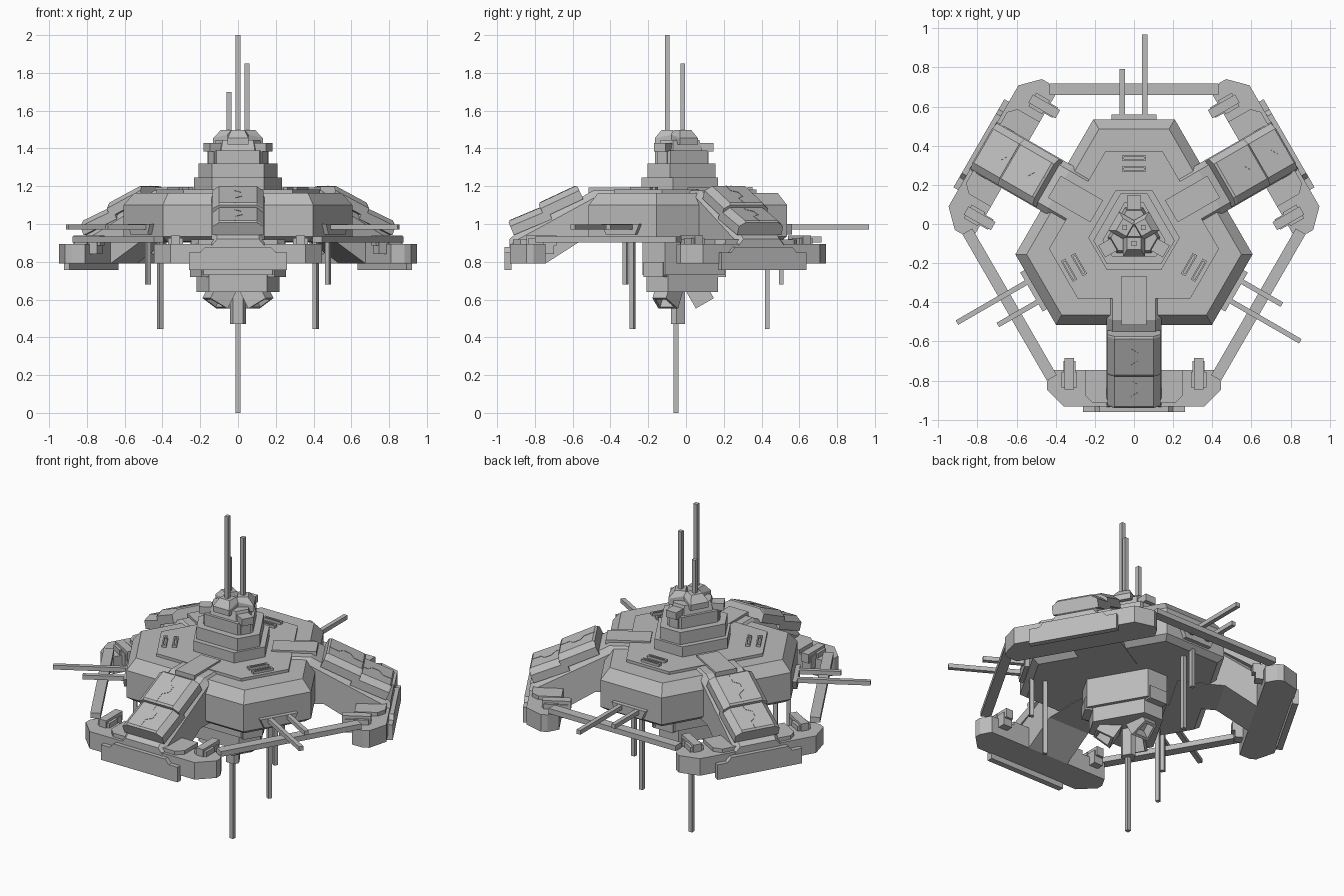
import bpy, bmesh, math
from mathutils import Vector

if "Cube" in bpy.data.objects:
    bpy.data.objects.remove(bpy.data.objects["Cube"])

CENTRE_Y = -0.045          # axis of the threefold symmetry
grey = bpy.data.materials.new("hull grey")
grey.diffuse_color = (0.5, 0.5, 0.5, 1)
grey.use_nodes = True
grey.node_tree.nodes["Principled BSDF"].inputs["Base Color"].default_value = grey.diffuse_color


def loft(name, rings, copies=1):
    """Skin a stack of equal rings, cap the ends, repeat around the axis."""
    bm = bmesh.new()
    loops = [[bm.verts.new(p) for p in ring] for ring in rings]
    n = len(rings[0])
    for a, b in zip(loops, loops[1:]):
        for i in range(n):
            j = (i + 1) % n
            bm.faces.new((a[i], a[j], b[j], b[i]))
    bm.faces.new(loops[0])
    bm.faces.new(loops[-1])
    bmesh.ops.recalc_face_normals(bm, faces=bm.faces)
    mesh = bpy.data.meshes.new(name)
    bm.to_mesh(mesh)
    bm.free()
    mesh.materials.append(grey)
    for k in range(copies):
        ob = bpy.data.objects.new(name if copies == 1 else f"{name}_{k + 1}", mesh)
        ob.location.y = CENTRE_Y
        ob.rotation_euler.z = k * math.tau / 3
        bpy.context.collection.objects.link(ob)


def box(name, x, y, z, copies=1):
    loft(name, [[(x[0], y[0], h), (x[1], y[0], h), (x[1], y[1], h), (x[0], y[1], h)]
                for h in z], copies)


def rod(name, x, y, z0, z1, copies=1, r=0.012):
    box(name, (x - r, x + r), (y - r, y + r), (z0, z1), copies)


def hexa(a, b, z):
    """Six-sided ring: short sides at distance a (towards +y), long sides at b."""
    x = (b - a / 2) / math.cos(math.pi / 6)
    pts = []
    for k in range(3):
        c, s = math.cos(k * math.tau / 3), math.sin(k * math.tau / 3)
        pts += [(u * c - a * s, u * s + a * c, z) for u in (x, -x)]
    return pts


def tiers(name, *levels):
    loft(name, [hexa(*lv) for lv in levels])


# Main hull and deck
tiers("main_hull", (.545, .435, .908), (.58, .47, .935), (.58, .47, 1.10), (.53, .42, 1.165))
tiers("deck", (.417, .335, 1.16), (.417, .335, 1.182))

# Command tower
tiers("tower_base", (.215, .19, 1.18), (.215, .19, 1.245))
tiers("tower_middle", (.2, .16, 1.24), (.2, .16, 1.32))
tiers("tower_upper", (.158, .12, 1.315), (.158, .12, 1.39))
tiers("tower_neck", (.13, .105, 1.385), (.115, .09, 1.445))
box("tower_lookout", (-.03, .03), (.1, .165), (1.32, 1.39), 3)
box("tower_lookout_head", (-.035, .035), (.12, .19), (1.385, 1.428), 3)
loft("tower_head", [
    [(-.055, -.12, 1.42), (.055, -.12, 1.42), (.055, -.02, 1.42), (-.055, -.02, 1.42)],
    [(-.055, -.12, 1.455), (.055, -.12, 1.455), (.055, -.02, 1.475), (-.055, -.02, 1.475)],
    [(-.035, -.085, 1.497), (.035, -.085, 1.497), (.035, -.025, 1.497), (-.035, -.025, 1.497)],
], 3)
for k, top in enumerate((2.0, 1.85, 1.70)):
    ang = math.radians(-90 + 120 * k)
    rod(f"tower_mast_{k + 1}", .055 * math.cos(ang), .055 * math.sin(ang), 1.44, top)

# Lower hull, nozzles and keel mast
tiers("lower_hull", (.25, .185, .73), (.25, .185, .92))
tiers("lower_hull_foot", (.215, .165, .64), (.215, .165, .735))
box("lower_hull_panel", (-.06, .06), (.2, .258), (.72, .80), 3)
axis = Vector((0, .5, -.866))
side = Vector((0, .866, .5))
end = Vector((0, .145, .58))


def nozzle_ring(back, scale):
    c = end - axis * back
    return [c + Vector((u * .06 * scale, 0, 0)) + side * (v * .055 * scale)
            for u, v in ((-1, -1), (1, -1), (.7, 1), (-.7, 1))]


loft("nozzle", [nozzle_ring(.13, 1), nozzle_ring(0, 1), nozzle_ring(0, .72),
                nozzle_ring(.06, .6)], 3)
loft("keel_collar", [hexa(.04, .034, .47), hexa(.04, .034, .65)])
rod("keel_mast", 0, -.008, 0, .48)

# Deck vents and sensor antennas on the three short sides
for i, y in enumerate((.325, .383)):
    for j, dy in enumerate((-.009, .009)):
        box(f"deck_vent_{i + 1}_{j + 1}", (-.06, .06), (y + dy - .004, y + dy + .004),
            (1.175, 1.197), 3)
    for j, x in enumerate((-.056, .056)):
        box(f"deck_vent_end_{i + 1}_{j + 1}", (x - .005, x + .005), (y - .013, y + .013),
            (1.175, 1.197), 3)
loft("antenna_base", [[(-.09, y, .945), (.09, y, .945), (.115, y, 1.0), (-.115, y, 1.0)]
                      for y in (.57, .605)], 3)
box("long_side_antenna", (.042, .068), (.59, 1.013), (.972, .998), 3)
box("short_side_antenna", (-.073, -.047), (.59, .838), (.972, .998), 3)
rod("long_hanging_antenna", 0, .475, .445, .92, 3)
rod("short_hanging_antenna", 0, .55, .68, .95, 3)


# Arms: side profile (radius, height) extruded across, top edges chamfered
def arm_ring(x, drop):
    return [(x, -r, z) for r, z in (
        (.25, .905), (.25, 1.178 - drop), (.445 - drop / 3, 1.178 - drop),
        (.86, .945 - drop), (.89, .92 - drop), (.89, .79), (.70, .79), (.52, .905))]


loft("arm", [arm_ring(-.14, .035), arm_ring(-.11, 0), arm_ring(.11, 0), arm_ring(.14, .035)], 3)
box("arm_root_plate", (-.065, .065), (-.47, -.22), (1.165, 1.192), 3)


def armour(name, p0, p1):
    """Chamfered armour slab on the slope from p0 to p1 (radius, height), with a seam."""
    dr, dz = p1[0] - p0[0], p1[1] - p0[1]
    length = math.hypot(dr, dz)
    nr, nz = -dz / length, dr / length

    def point(x, t, h):
        return (x, -(p0[0] + dr * t + nr * h), p0[1] + dz * t + nz * h)
    section = ((-.135, -.015), (-.135, .035), (-.1, .065), (.1, .065), (.135, .035), (.135, -.015))

    def ring(t, lower):
        return [point(x, t, h - lower * (h > .05)) for x, h in section]
    loft(name, [ring(0, .008), ring(.05, 0), ring(.95, 0), ring(1, .008)], 3)
    # stepped seam strip along the middle
    path = ((-.015, .04), (-.015, .3), (.02, .4), (.02, .6), (-.015, .7), (-.015, .96))
    loft(name + "_seam", [[point(x + w, t, h) for w, h in
                           ((-.003, .06), (.003, .06), (.003, .067), (-.003, .067))]
                          for x, t in path], 3)


armour("arm_armour_upper", (.505, 1.146), (.71, 1.05))
armour("arm_armour_lower", (.67, 1.04), (.872, .955))

# Feet at the arm ends
half = [(.41, -.70), (.445, -.762), (.445, -.80), (.357, -.888)]
foot = half + [(-x, y) for x, y in reversed(half)]
loft("foot", [[(x, y, z) for x, y in foot] for z in (.79, .895)], 3)
step = [(-.25, -.70), (-.25, -.83), (-.21, -.87), (.21, -.87), (.25, -.83), (.25, -.70)]
loft("foot_step", [[(x, y, z) for x, y in step] for z in (.89, .918)], 3)
plate = [(-.26, .757), (.26, .757), (.26, .85), (.2, .85), (.175, .878),
         (-.175, .878), (-.2, .85), (-.26, .85)]
loft("foot_plate", [[(x, y, z) for x, z in plate] for y in (-.88, -.915)], 3)
for i, x in enumerate((-.33, .33)):
    box(f"clamp_bar_{i + 1}", (x - .024, x + .024), (-.80, -.64), (.885, .94), 3)
    box(f"clamp_cross_{i + 1}", (x - .04, x + .04), (-.79, -.71), (.88, .925), 3)
    box(f"clamp_block_{i + 1}", (x - .03, x + .03), (-.72, -.655), (.84, .92), 3)

# Ring bars joining the feet
box("ring_bar", (-.432, .432), (.705, .763), (.903, .935), 3)
